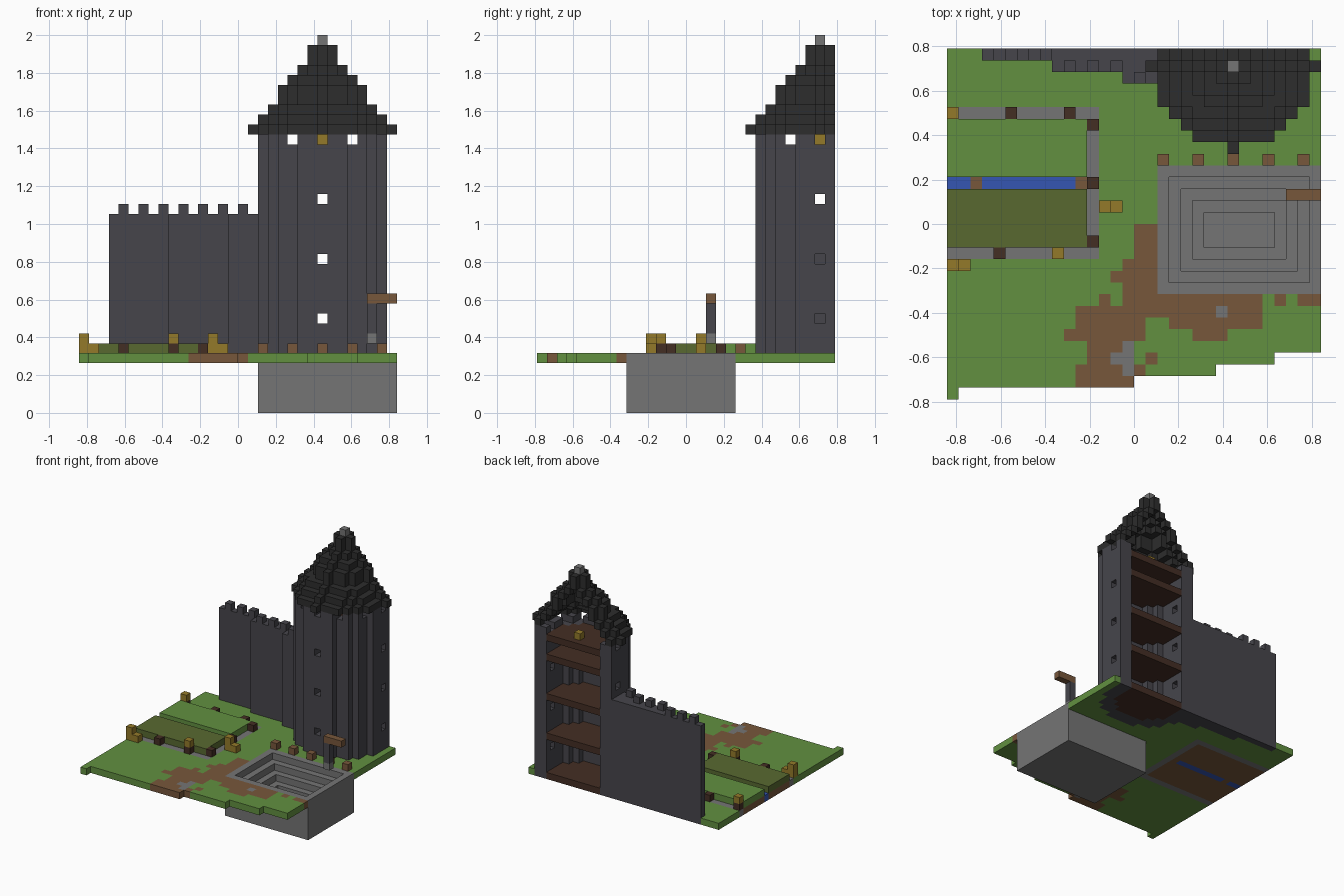
import bpy
import bmesh
from itertools import product
from mathutils import Vector

if "Cube" in bpy.data.objects:
    bpy.data.objects.remove(bpy.data.objects["Cube"], do_unlink=True)

U = 2 / 38                      # edge length of one block
NX, NY = 32, 30                 # plot size in blocks
CX, CY = 24, 28                 # tower axis


def linear(c):
    c /= 255
    return c / 12.92 if c < 0.04045 else ((c + 0.055) / 1.055) ** 2.4


def material(name, *rgb):
    m = bpy.data.materials.new(name)
    m.use_nodes = True
    col = [linear(c) for c in rgb] + [1]
    m.diffuse_color = col
    bsdf = m.node_tree.nodes["Principled BSDF"]
    bsdf.inputs["Base Color"].default_value = col
    bsdf.inputs["Roughness"].default_value = 0.9
    return m


GRASS = material("grass_green", 98, 144, 64)
CROP = material("crop_olive", 88, 105, 48)
STONE = material("stone_grey", 117, 117, 117)
WALL = material("dark_wall_grey", 70, 69, 75)
ROOF = material("roof_charcoal", 45, 45, 45)
DIRT = material("dirt_brown", 119, 87, 59)
WOOD = material("dark_wood", 68, 46, 36)
GOLD = material("straw_gold", 148, 122, 42)
WATER = material("water_blue", 53, 86, 178)


def voxels(name, cells, mat=None):
    """Mesh the outer skin of a set of blocks, or of a dict block -> material."""
    if not isinstance(cells, dict):
        cells = {c: mat for c in cells}
    mats = list(dict.fromkeys(cells.values()))
    bm, cache = bmesh.new(), {}

    def vert(p):
        if p not in cache:
            cache[p] = bm.verts.new(((p[0] - NX / 2) * U, (p[1] - NY / 2) * U, p[2] * U))
        return cache[p]

    for c, m in cells.items():
        for axis, side in product(range(3), (0, 1)):
            step = [0, 0, 0]
            step[axis] = 2 * side - 1
            if tuple(a + b for a, b in zip(c, step)) in cells:
                continue
            a, b = (axis + 1) % 3, (axis + 2) % 3
            ring = []
            for s, t in ((0, 0), (1, 0), (1, 1), (0, 1)):
                p = list(c)
                p[axis] += side
                p[a] += s
                p[b] += t
                ring.append(vert(tuple(p)))
            face = bm.faces.new(ring if side else ring[::-1])
            face.material_index = mats.index(m)
    me = bpy.data.meshes.new(name)
    bm.to_mesh(me)
    bm.free()
    for m in mats:
        me.materials.append(m)
    ob = bpy.data.objects.new(name, me)
    bpy.context.collection.objects.link(ob)
    return ob


def block(name, mat, lo, hi):
    """One plain box between two block corners."""
    lo, hi = Vector(lo), Vector(hi)
    bm = bmesh.new()
    bmesh.ops.create_cube(bm, size=1)
    mid, size = (lo + hi) / 2, (hi - lo) * U
    for v in bm.verts:
        v.co = Vector(a * b for a, b in zip(v.co, size)) + (mid - Vector((NX / 2, NY / 2, 0))) * U
    me = bpy.data.meshes.new(name)
    bm.to_mesh(me)
    bm.free()
    me.materials.append(mat)
    bpy.context.collection.objects.link(bpy.data.objects.new(name, me))


def disc(r2):
    """Blocks around the tower axis, cut off at the back edge of the plot."""
    return {(CX + x, CY + y) for x in range(-8, 9) for y in range(-8, 2) if x * x + y * y <= r2}


def wall_front(i):
    return 27 if i >= 15 else 28 if i >= 9 else 29


# --- footprints
outer, inner = disc(42), disc(20)
wall_plan = {(i, j) for i in range(3, 18) for j in range(wall_front(i), NY)} - outer
basin_plan = set(product(range(18, NX), range(9, 20)))

# --- ground with stepped front edge, dirt path, gravel and farm base
dirt_rows = {14: [(16, 18)], 13: [(16, 18)], 12: [(16, 18)], 11: [(15, 18)], 10: [(14, 18)],
             9: [(15, 18)], 8: [(13, 14), (15, 27), (28, 29), (30, 32)], 7: [(11, 27)],
             6: [(11, 17), (19, 27)], 5: [(10, 17), (21, 24)], 4: [(12, 15)],
             3: [(12, 14), (17, 18)], 2: [(11, 15), (16, 17)], 1: [(11, 16)]}
gravel = {(23, 7), (15, 4), (14, 3), (15, 3), (15, 2)}


def ground_colour(i, j):
    if i <= 12 and 12 <= j <= 24:
        if i == 12 or j in (12, 24):
            return STONE
        return WATER if j == 18 and i not in (2, 11) else DIRT
    if (i, j) in gravel:
        return STONE
    return DIRT if any(a <= i < b for a, b in dirt_rows.get(j, [])) else GRASS


ground = {}
for i in range(NX):
    front = 0 if i < 1 else 1 if i < 16 else 2 if i < 23 else 3 if i < 28 else 4
    for j in range(front, NY):
        if (i, j) not in outer | wall_plan | basin_plan:
            ground[i, j, 5] = ground_colour(i, j)
voxels("ground", ground)

# --- raised beds, border posts and straw
block("crop_bed", CROP, (0, 13, 6), (12, 18, 7))
block("grass_bed", GRASS, (0, 19, 6), (12, 24, 7))
for i, j in ((0, 24), (5, 24), (10, 24), (12, 23), (12, 18), (12, 13), (9, 12), (4, 12)):
    block("bed_post", WOOD, (i, j, 6), (i + 1, j + 1, 7))
for i, j in ((0, 24), (9, 12)):
    block("straw_on_post", GOLD, (i, j, 7), (i + 1, j + 1, 8))
for i, j in ((13, 16), (0, 11)):
    voxels("straw_stack", {(i, j, 6), (i, j, 7), (i + 1, j, 6)}, GOLD)

# --- stepped basin, posts behind it, arm with hanging bucket
voxels("basin", {(i, j, k) for i, j in basin_plan
                 for k in range(6 - min(i - 18, 31 - i, j - 9, 19 - j, 4))}, STONE)
for i in range(18, NX, 3):
    block("basin_post", DIRT, (i, 20, 6), (i + 1, 21, 7))
block("crane_arm", DIRT, (29, 17, 11), (32, 18, 12))
block("crane_chain", WALL, (29, 17, 8), (30, 18, 11))
block("bucket", STONE, (29, 17, 7), (30, 18, 8))

# --- curtain wall with merlons
curtain = {(i, j, k) for i, j in wall_plan for k in range(5, 20)}
curtain |= {(i, wall_front(i), 20) for i in range(4, 18, 2)}
voxels("curtain_wall", curtain, WALL)

# --- round tower shell, open at the back, with window slots


def is_window(i, j, k):
    x, y = i - CX, j - CY
    if k == 27:
        return x in (-3, 0, 3) or y in (-3, 0)
    return k in (9, 15, 21) and (x == 0 or y == 0)


voxels("tower_wall", {(i, j, k) for i, j in outer - inner for k in range(5, 28)
                      if not is_window(i, j, k)}, WALL)
for k in (5, 11, 17, 23, 26):
    voxels("tower_floor", {(i, j, k) for i, j in inner}, WOOD)
block("lantern", GOLD, (CX, CY, 27), (CX + 1, CY + 1, 28))

# --- hollow stepped cone roof with finial
roof = set()
for n, r in enumerate((7, 6, 5, 4, 4, 3, 2, 1, 1)):
    shell = disc(r * r) - (disc((r - 1) ** 2) if r > 1 else set())
    roof |= {(i, j, 28 + n) for i, j in shell}
voxels("roof", roof, ROOF)
block("finial", STONE, (CX, CY, 37), (CX + 1, CY + 1, 38))
